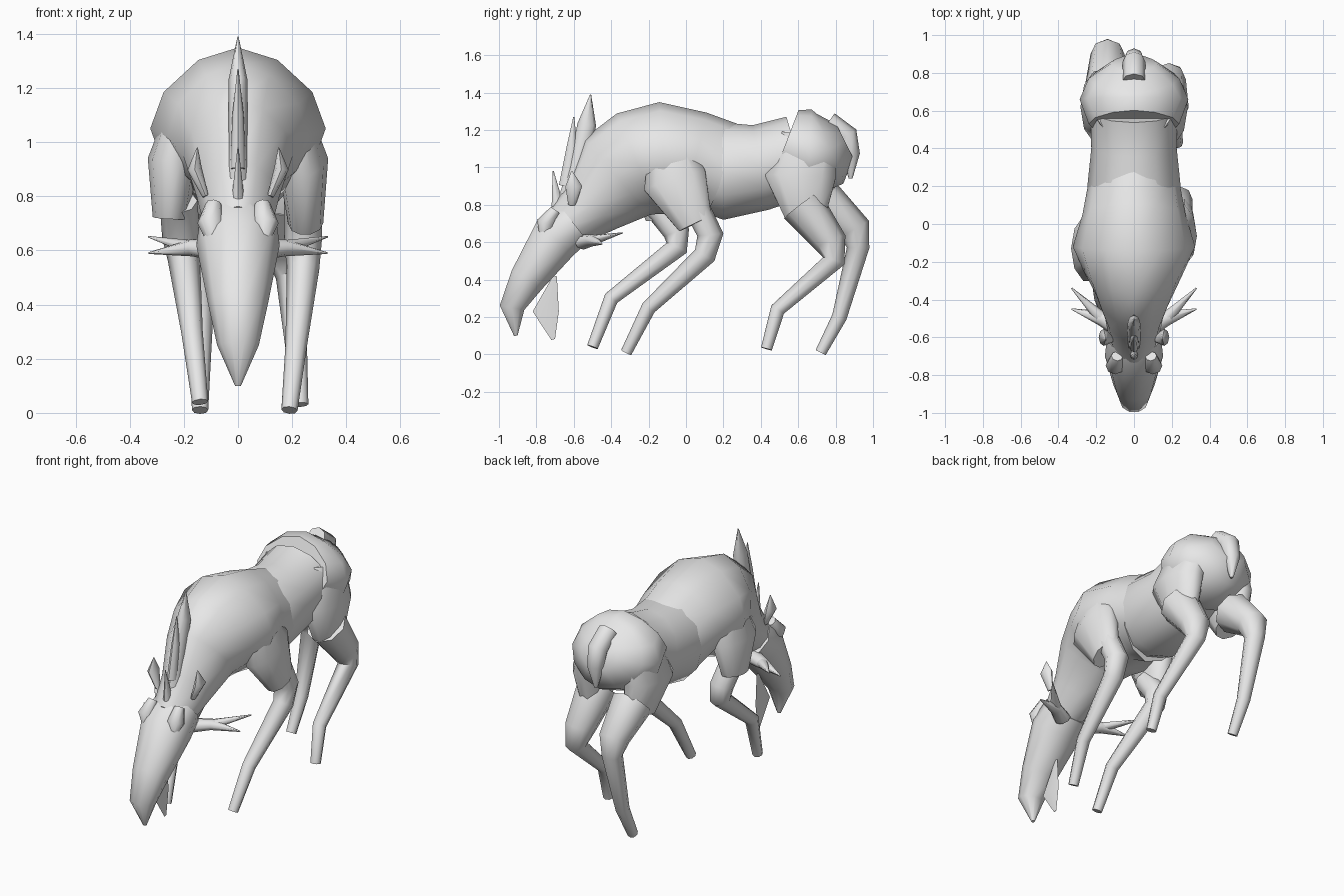
import bpy, bmesh, math
from mathutils import Vector

cube = bpy.data.objects.get("Cube")
if cube:
    bpy.data.objects.remove(cube, do_unlink=True)

GREY = (0.8, 0.8, 0.8, 1)
hide = bpy.data.materials.new("grey hide")
hide.use_nodes = True
hide.diffuse_color = GREY
hide.node_tree.nodes["Principled BSDF"].inputs["Base Color"].default_value = GREY


def ramp(values, t):
    """Evenly spaced values, blended linearly at t between start and end."""
    place = t * (len(values) - 1)
    low = min(int(place), len(values) - 2)
    return values[low] + (values[low + 1] - values[low]) * (place - low)


def pinched(value, power):
    """Powers above one draw the diagonals of a circle inwards."""
    return math.copysign(abs(value) ** power, value)


def sweep(name, path, radius, across=(0,), flat=(1,), sides=8, pinch=1):
    """Capped tube along (y, z) points; radius, offset and flatness are ramps."""
    last = len(path) - 1
    points = [Vector((ramp(across, i / last), y, z)) for i, (y, z) in enumerate(path)]
    steps = [(b - a).normalized() for a, b in zip(points, points[1:])]
    run = points[-1] - points[0]
    sideways = abs(run.x) > run.length / 2
    reference = Vector((0, 0, 1)) if sideways else Vector((1, 0, 0))

    bm = bmesh.new()
    rings = []
    for i, point in enumerate(points):
        tangent = (steps[max(i - 1, 0)] + steps[min(i, last - 1)]).normalized()
        u = (reference - tangent * reference.dot(tangent)).normalized()
        v = tangent.cross(u)
        size = ramp(radius, i / last)
        squeeze = ramp(flat, i / last)
        ring = []
        for side in range(sides):
            angle = math.tau * side / sides
            width = pinched(math.cos(angle), pinch) * squeeze
            height = pinched(math.sin(angle), pinch)
            ring.append(bm.verts.new(point + (u * width + v * height) * size))
        rings.append(ring)
    for near, far in zip(rings, rings[1:]):
        for i in range(sides):
            bm.faces.new((near[i - 1], near[i], far[i], far[i - 1]))
    bm.faces.new(rings[0])
    bm.faces.new(rings[-1])
    bmesh.ops.recalc_face_normals(bm, faces=bm.faces)

    mesh = bpy.data.meshes.new(name)
    bm.to_mesh(mesh)
    bm.free()
    mesh.materials.append(hide)
    part = bpy.data.objects.new(name, mesh)
    bpy.context.collection.objects.link(part)
    bpy.ops.object.select_all(action="DESELECT")
    part.select_set(True)
    bpy.context.view_layer.objects.active = part
    bpy.ops.object.shade_smooth_by_angle(angle=math.radians(60))


def mirrored(name, path, radius, across, flat):
    """The same part on both sides of the body."""
    for word, sign in (("left", 1), ("right", -1)):
        sweep(word + "_" + name, path, radius, [sign * x for x in across], flat)


# Overlapping body shells
sweep("chest_and_neck",
      [(-.66, .67), (-.5, .8), (-.37, .95), (-.26, 1.02), (-.12, 1.05), (.05, 1.04), (.21, .97)],
      radius=(.12, .18, .27, .29, .3, .26, .27),
      flat=(1, .85, .75, .9, 1.08, 1.05, .9), sides=12, pinch=1.15)
sweep("belly", [(0, 1), (.2, .98), (.4, 1), (.6, 1.06)],
      radius=(.2, .26, .23, .22), flat=(.95, .95, 1.05), sides=12)
sweep("rump", [(.53, 1.12), (.66, 1.07), (.77, 1.1), (.85, 1.14)],
      radius=(.2, .24, .2, .1), flat=(1.2,), sides=12, pinch=1.1)
sweep("tail", [(.76, 1.24), (.86, 1.17), (.88, 1.07), (.88, .94)],
      radius=(.06, .06, .05, .01))

# Head with a thin beard plate
sweep("head", [(-.6, .7), (-.7, .62), (-.85, .4), (-.93, .25), (-.91, .1)],
      radius=(.13, .14, .1, .07, .01), flat=(1.1,), sides=10)
sweep("beard", [(-.7, .42), (-.75, .23), (-.71, .08)], radius=(.01, .07, .01), flat=(.05,))

# Centre horn and its shorter prongs
sweep("horn", [(-.63, .8), (-.58, 1), (-.53, 1.23), (-.51, 1.39)],
      radius=(.06, .05, .05, .003), flat=(.7,))
sweep("middle_prong", [(-.64, .9), (-.61, 1.1), (-.6, 1.27)], radius=(.04, .03, .003), flat=(.7,))
sweep("front_prong", [(-.68, .75), (-.71, .98)], radius=(.04, .003), flat=(.7,))

# Paired head parts
mirrored("ear", [(-.61, .8), (-.6, .9), (-.61, .98)],
         radius=(.02, .045, .003), across=(.12, .16, .15), flat=(.6,))
mirrored("brow", [(-.7, .77), (-.75, .7), (-.77, .6)],
         radius=(.03, .05, .01), across=(.09, .1, .09), flat=(1,))
mirrored("tusk", [(-.55, .6), (-.5, .61), (-.45, .59)],
         radius=(.05, .04, .004), across=(.08, .17, .33), flat=(.8,))
mirrored("tusk_prong", [(-.5, .61), (-.34, .65)],
         radius=(.035, .004), across=(.17, .33), flat=(.8,))

# Upper legs, flattened against the body
shoulder, thigh = (.1, .18, .1), (.16, .2, .12)
for name, path, radius, across in (
    ("left_shoulder", [(-.1, 1.15), (-.06, .93), (.05, .7)], shoulder, (.2, .24, .25)),
    ("right_shoulder", [(-.12, 1.15), (-.13, .93), (-.12, .72)], shoulder, (-.2, -.24, -.25)),
    ("left_thigh", [(.66, 1.15), (.61, .95), (.64, .75)], thigh, (.14, .18, .17)),
    ("right_thigh", [(.66, 1.15), (.62, .95), (.69, .77)], thigh, (-.14, -.18, -.16)),
):
    sweep(name, path, radius, across, flat=(.5, .52, .65), sides=10)

# Lower legs, each in its own stride
fore, hind = (.07, .07, .06, .04, .03), (.12, .09, .06, .04, .03)
for name, path, radius, across in (
    ("left_front_leg", [(.05, .8), (.13, .64), (.1, .53), (-.2, .25), (-.32, .01)],
     fore, (.24, .24, .19)),
    ("right_front_leg", [(-.15, .78), (-.05, .65), (-.05, .57), (-.4, .3), (-.5, .04)],
     fore, (-.22, -.2, -.14)),
    ("left_hind_leg", [(.62, .8), (.77, .6), (.79, .5), (.49, .24), (.43, .03)],
     hind, (.17, .23)),
    ("right_hind_leg", [(.73, .82), (.9, .67), (.92, .57), (.82, .2), (.72, .01)],
     hind, (-.14,)),
):
    sweep(name, path, radius, across)
